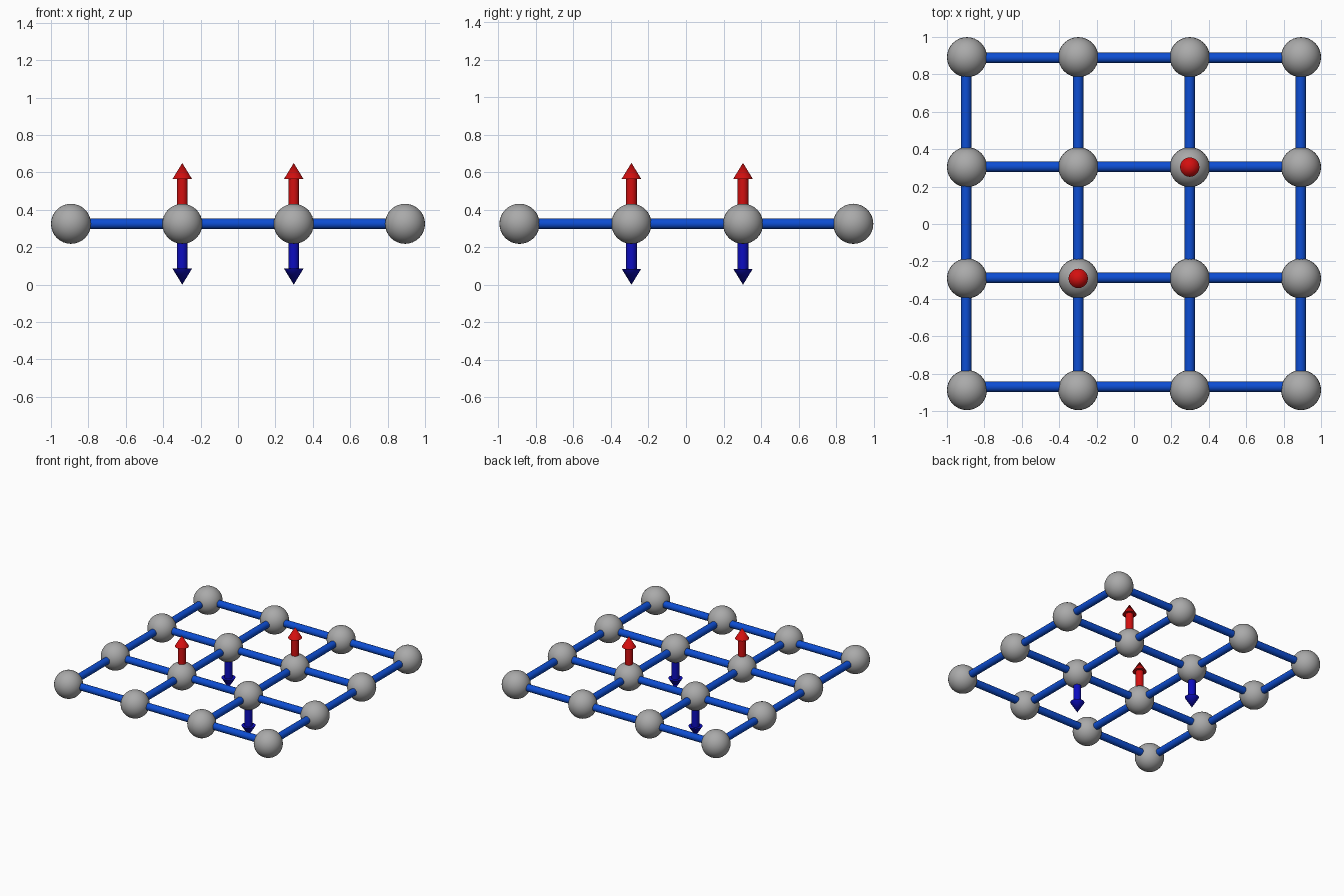
import bpy, math
from mathutils import Vector

if "Cube" in bpy.data.objects:
    bpy.data.objects.remove(bpy.data.objects["Cube"])

XS = [-0.893, -0.298, 0.298, 0.893]
YS = [-0.888, -0.291, 0.304, 0.892]
ROD_X = [-0.898, -0.299, 0.298, 0.892]
ROD_Y = [-0.87, -0.288, 0.306, 0.888]
Z = 0.325


def material(name, r, g, b):
    m = bpy.data.materials.new(name)
    m.diffuse_color = (r, g, b, 1)
    m.use_nodes = True
    m.node_tree.nodes["Principled BSDF"].inputs["Base Color"].default_value = m.diffuse_color
    return m


GREY = material("grey", 0.40, 0.40, 0.40)
BLUE = material("bright blue", 0.004, 0.075, 0.65)
RED = material("red", 0.65, 0.005, 0.005)
NAVY = material("deep blue", 0.004, 0.004, 0.52)


def finish(name, mat):
    ob = bpy.context.object
    ob.name = name
    ob.data.materials.append(mat)
    bpy.ops.object.shade_smooth_by_angle(angle=math.radians(40))
    return ob


def tapered(name, a, b, r1, r2, mat):
    """Cylinder or cone running from point a to point b."""
    a, b = Vector(a), Vector(b)
    d = b - a
    bpy.ops.mesh.primitive_cone_add(
        vertices=20, radius1=r1, radius2=r2, depth=d.length, location=(a + b) / 2,
        rotation=d.to_track_quat('Z', 'Y').to_euler())
    return finish(name, mat)


# Balls at every grid node
for i, x in enumerate(XS):
    for j, y in enumerate(YS):
        bpy.ops.mesh.primitive_uv_sphere_add(
            segments=32, ring_count=16, radius=0.107, location=(x, y, Z))
        finish(f"ball_{i}_{j}", GREY)

# Rods joining neighbouring balls in both directions
for k in range(4):
    for s in range(3):
        tapered(f"rod_across_{k}_{s}", (XS[s], ROD_Y[k], Z), (XS[s + 1], ROD_Y[k], Z),
                0.028, 0.028, BLUE)
        tapered(f"rod_along_{k}_{s}", (ROD_X[k], YS[s], Z), (ROD_X[k], YS[s + 1], Z),
                0.028, 0.028, BLUE)

# Arrows on the four inner balls, alternating up and down
for i in (1, 2):
    for j in (1, 2):
        up = i == j
        sgn, mat, label = (1, RED, "up") if up else (-1, NAVY, "down")
        x, y = XS[i], YS[j]
        neck = Z + sgn * 0.24
        tapered(f"arrow_{label}_shaft_{i}", (x, y, Z), (x, y, neck), 0.029, 0.029, mat)
        tapered(f"arrow_{label}_head_{i}", (x, y, neck), (x, y, Z + sgn * 0.325), 0.052, 0, mat)
